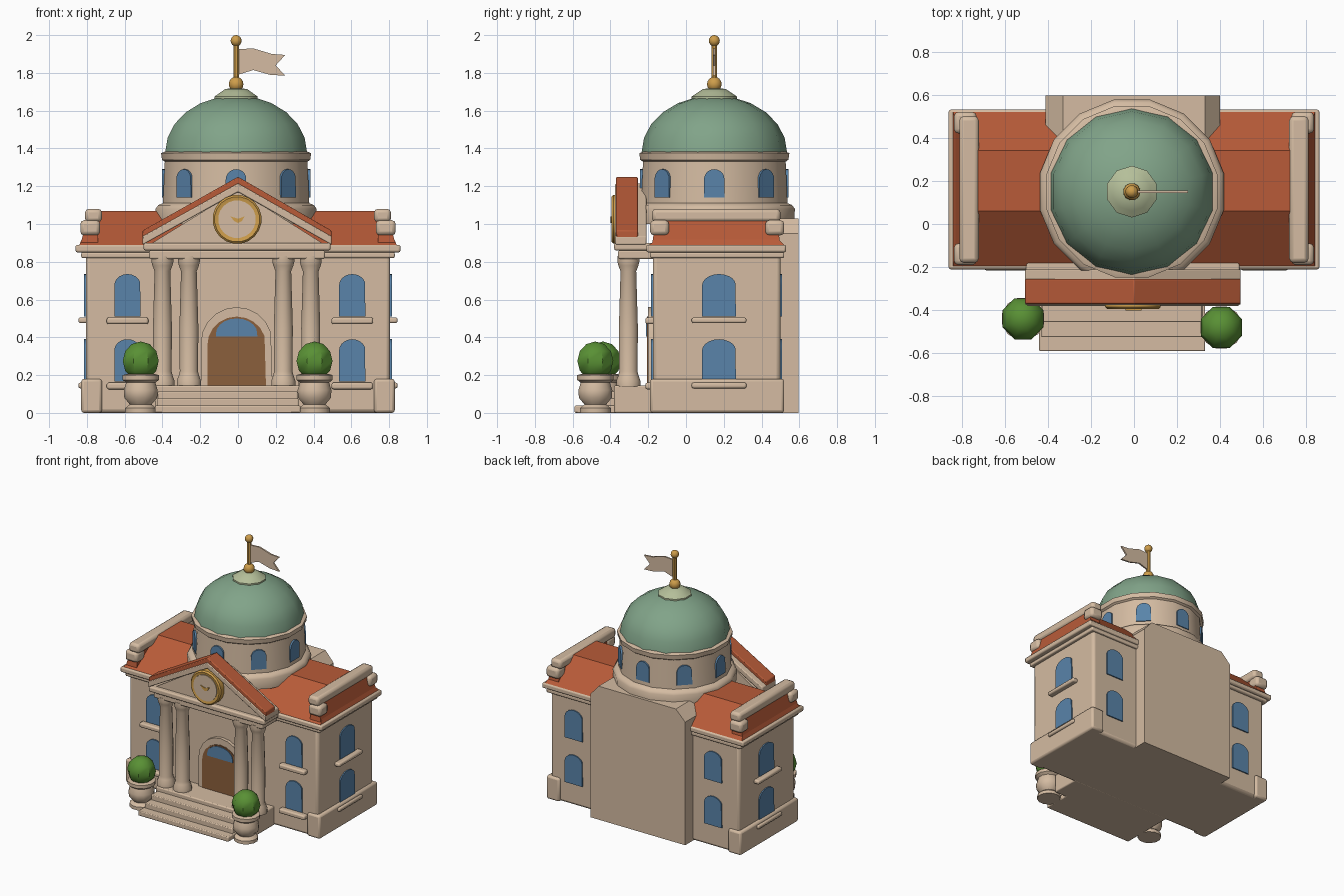
import bpy, bmesh, math
from mathutils import Matrix, Vector

if "Cube" in bpy.data.objects:
    bpy.data.objects.remove(bpy.data.objects["Cube"], do_unlink=True)


def material(name, r, g, b):
    m = bpy.data.materials.new(name)
    m.use_nodes = True
    m.diffuse_color = (r, g, b, 1)
    m.node_tree.nodes["Principled BSDF"].inputs["Base Color"].default_value = (r, g, b, 1)
    return m


STONE = material("warm_stone", 0.66, 0.50, 0.36)
TILE = material("terracotta", 0.48, 0.105, 0.04)
COPPER = material("green_copper", 0.22, 0.37, 0.25)
PALE = material("pale_copper", 0.46, 0.52, 0.32)
GLASS = material("blue_glass", 0.10, 0.23, 0.40)
GOLD = material("gold", 0.62, 0.34, 0.07)
WOOD = material("brown_wood", 0.26, 0.115, 0.045)
LEAF = material("leaf_green", 0.10, 0.28, 0.035)


def finish(name, bm, mat, bevel=0, smooth=True):
    bmesh.ops.recalc_face_normals(bm, faces=bm.faces)
    me = bpy.data.meshes.new(name)
    bm.to_mesh(me)
    bm.free()
    ob = bpy.data.objects.new(name, me)
    bpy.context.collection.objects.link(ob)
    me.materials.append(mat)
    if bevel:
        mod = ob.modifiers.new("soft_edges", "BEVEL")
        mod.width, mod.segments = bevel, 2
    if smooth:
        bpy.ops.object.select_all(action="DESELECT")
        ob.select_set(True)
        bpy.context.view_layer.objects.active = ob
        bpy.ops.object.shade_smooth_by_angle(angle=math.radians(40))
    return ob


def box(name, x, y, z, mat=STONE, bevel=0, top=None):
    """Box from ranges; top gives other x and y ranges for the upper face."""
    bm = bmesh.new()
    tx, ty = top or (x, y)
    rings = [[bm.verts.new((a, b, h)) for a, b in
              ((u[0], v[0]), (u[1], v[0]), (u[1], v[1]), (u[0], v[1]))]
             for u, v, h in ((x, y, z[0]), (tx, ty, z[1]))]
    for ring in rings:
        bm.faces.new(ring)
    for i in range(4):
        j = (i + 1) % 4
        bm.faces.new((rings[0][i], rings[0][j], rings[1][j], rings[1][i]))
    return finish(name, bm, mat, bevel, bevel > 0)


def prism(name, points, y, mat=STONE, bevel=0, place=None):
    """Outline in x and z pushed along y, then optionally placed by a matrix."""
    bm = bmesh.new()
    face = bm.faces.new([bm.verts.new((px, y[0], pz)) for px, pz in points])
    out = bmesh.ops.extrude_face_region(bm, geom=[face])
    moved = [v for v in out["geom"] if isinstance(v, bmesh.types.BMVert)]
    bmesh.ops.translate(bm, verts=moved, vec=(0, y[1] - y[0], 0))
    if place:
        bm.transform(place)
    return finish(name, bm, mat, bevel)


def lathe(name, profile, loc, mat=STONE, sides=16, rot=None):
    """Profile of (radius, height) spun around its axis."""
    bm = bmesh.new()
    vs = [bm.verts.new((r, 0, h)) for r, h in profile]
    es = [bm.edges.new(p) for p in zip(vs, vs[1:])]
    bmesh.ops.spin(bm, geom=vs + es, axis=(0, 0, 1), cent=(0, 0, 0),
                   angle=math.tau, steps=sides, use_duplicate=False)
    bmesh.ops.remove_doubles(bm, verts=bm.verts, dist=0.0005)
    bmesh.ops.holes_fill(bm, edges=bm.edges, sides=0)
    bm.transform(Matrix.Rotation(math.pi / sides, 4, "Z"))
    if rot:
        bm.transform(rot)
    bm.transform(Matrix.Translation(loc))
    return finish(name, bm, mat)


def ball(name, loc, r, mat, sides=12, rings=8):
    arc = [math.pi * (i / rings - 0.5) for i in range(rings + 1)]
    return lathe(name, [(r * math.cos(a), r * math.sin(a)) for a in arc], loc, mat, sides)


def arch(width, height, rise):
    """Arched outline standing on z = 0."""
    h = width / 2
    arc = [math.pi * i / 10 for i in range(11)]
    return [(-h, 0), (h, 0)] + [(h * math.cos(a), height - rise + rise * math.sin(a)) for a in arc]


def arched_plate(name, width, height, rise, loc, turn=0, mat=GLASS, depth=0.009):
    place = Matrix.Translation(loc) @ Matrix.Rotation(turn, 4, "Z")
    points = arch(width, height, rise)
    return prism(name, [p for i, p in enumerate(points) if i != 2], (-depth, 0.01), mat, 0, place)


# Main block, rear bay and cornice
box("main_walls", (-0.805, 0.805), (-0.175, 0.5), (0, 0.85), bevel=0.02)
prism("rear_bay", [(-0.41, 0), (0.4, 0), (0.4, 0.95), (0.33, 1.03), (-0.33, 1.03), (-0.41, 0.95)],
      (0.4, 0.595))
box("cornice_lower", (-0.83, 0.83), (-0.19, 0.52), (0.82, 0.85), bevel=0.008)
box("cornice_upper", (-0.86, 0.86), (-0.21, 0.53), (0.85, 0.89), bevel=0.01)

# Tiled roof with end walls and rolled parapets
box("roof", (-0.84, 0.84), (-0.195, 0.52), (0.89, 1.07), TILE, top=((-0.76, 0.76), (0.06, 0.34)))
for s, side in ((-1, "right"), (1, "left")):
    def span(a, b):
        return tuple(sorted((s * a, s * b)))
    box(f"roof_end_{side}", span(0.74, 0.835), (-0.18, 0.5), (0.89, 1.02), TILE,
        top=(span(0.74, 0.80), (-0.16, 0.48)))
    box(f"parapet_{side}", span(0.72, 0.81), (-0.18, 0.5), (1.01, 1.08), bevel=0.02)
    for y in (-0.19, 0.42):
        box(f"parapet_scroll_{side}", span(0.73, 0.835), (y, y + 0.1), (0.94, 1.02), bevel=0.02)
    box(f"side_plinth_{side}", span(0.72, 0.83), (-0.19, 0.52), (0, 0.18), bevel=0.015)

    # Windows and sills on the front, side and back of each wing
    for z in (0.165, 0.51):
        x = 0.605 if s > 0 else -0.585
        arched_plate("front_window", 0.14, 0.225, 0.06, (x, -0.175, z))
        arched_plate("rear_window", 0.15, 0.225, 0.06, (x, 0.5, z), math.pi)
        arched_plate("side_window", 0.18, 0.225, 0.06, (s * 0.805, 0.175, z), s * math.pi / 2)
        box("front_sill", (x - 0.11, x + 0.11), (-0.215, -0.16), (z - 0.04, z - 0.005), bevel=0.01)
        box("side_sill", span(0.79, 0.845), (0.03, 0.32), (z - 0.035, z - 0.005), bevel=0.01)

# Drum, windows and dome
CX, CY = -0.01, 0.15
lathe("drum", [(0.38, 1.0), (0.43, 1.0), (0.435, 1.08), (0.42, 1.1), (0.395, 1.11), (0.385, 1.33),
               (0.4, 1.34), (0.405, 1.375), (0.38, 1.385)], (CX, CY, 0), sides=16)
for i in range(8):
    turn = math.tau * i / 8
    out = Matrix.Rotation(turn, 3, "Z") @ Vector((0, -0.384, 0))
    arched_plate("drum_window", 0.11, 0.15, 0.055, (CX + out.x, CY + out.y, 1.14), turn)
lathe("dome", [(0.385 * math.cos(a), 1.38 + 0.3 * math.sin(a))
               for a in (math.pi / 2 * i / 6 for i in range(7))], (CX, CY, 0), COPPER, 14)
lathe("dome_cap", [(0.12, 1.64), (0.12, 1.675), (0.09, 1.695), (0.06, 1.715), (0, 1.72)],
      (CX, CY, 0), PALE, 10)

# Flagpole and swallowtail flag
lathe("flagpole", [(0.016, 1.7), (0.016, 1.96)], (CX, CY, 0), GOLD, 8)
ball("pole_base_ball", (CX, CY, 1.74), 0.04, GOLD)
ball("pole_top_ball", (CX, CY, 1.97), 0.03, GOLD)
prism("flag", [(0, 1.79), (0.08, 1.815), (0.17, 1.79), (0.25, 1.785), (0.2, 1.84),
               (0.25, 1.895), (0.18, 1.9), (0.08, 1.93), (0, 1.925)],
      (CY - 0.006, CY + 0.006))

# Portico: steps, columns, entablature and pediment
box("porch_floor", (-0.44, 0.43), (-0.38, -0.15), (0, 0.145), bevel=0.008)
for i, (half, y) in enumerate(((0.385, -0.59), (0.375, -0.525), (0.37, -0.455))):
    box("step", (-0.055 - half, -0.055 + half), (y, -0.36), (0, 0.038 * (i + 1)), bevel=0.006)
for x in (-0.4, -0.26, 0.24, 0.385):
    lathe("column", [(0.066, 0.14), (0.066, 0.17), (0.055, 0.2), (0.05, 0.22), (0.052, 0.45),
                     (0.043, 0.75), (0.055, 0.78), (0.06, 0.8), (0.06, 0.83)],
          (x, -0.305, 0), sides=12)
box("entablature_lower", (-0.47, 0.46), (-0.36, -0.15), (0.815, 0.86), bevel=0.008)
box("entablature_upper", (-0.5, 0.49), (-0.38, -0.15), (0.86, 0.9), bevel=0.01)
prism("pediment_panel", [(-0.47, 0.89), (0.46, 0.89), (0, 1.18)], (-0.345, -0.21))


def chevron(low, peak, thick):
    return [(-0.505, low), (-0.505, low - thick), (0, peak - thick),
            (0.495, low - thick), (0.495, low), (0, peak)]


prism("pediment_rake", chevron(0.935, 1.215, 0.045), (-0.375, -0.21), bevel=0.006)
prism("pediment_roof", chevron(0.965, 1.25, 0.04), (-0.37, -0.255), TILE, bevel=0.006)

# Medallion on the pediment
FACING = Matrix.Rotation(math.pi / 2, 4, "X")
lathe("medallion_rim", [(0.13, 0), (0.13, 0.04), (0.12, 0.05), (0.1, 0.045)],
      (-0.005, -0.345, 1.025), GOLD, 20, FACING)
lathe("medallion_face", [(0.1, 0), (0.1, 0.012)], (-0.005, -0.383, 1.025), STONE, 20, FACING)
prism("medallion_emblem", [(-0.04, 1.04), (-0.02, 1.015), (0, 1.005), (0.02, 1.015), (0.035, 1.04),
                           (0.0, 1.028)], (-0.401, -0.394), GOLD)

# Door with surround and fanlight
arched_plate("door_surround", 0.38, 0.42, 0.19, (-0.007, -0.165, 0.14), depth=0.035, mat=STONE)
arched_plate("door", 0.31, 0.365, 0.15, (-0.007, -0.2, 0.145), mat=WOOD, depth=0.006)
arched_plate("fanlight", 0.22, 0.095, 0.08, (-0.007, -0.206, 0.405), depth=0.005)

# Urns with round shrubs
for x, y in ((-0.515, -0.44), (0.405, -0.48)):
    lathe("urn", [(0.085, 0), (0.085, 0.025), (0.06, 0.045), (0.09, 0.08), (0.093, 0.12),
                  (0.08, 0.16), (0.1, 0.175), (0.1, 0.2), (0.08, 0.205)], (x, y, 0), sides=12)
    ball("shrub", (x, y, 0.275), 0.103, LEAF, 8, 6)
